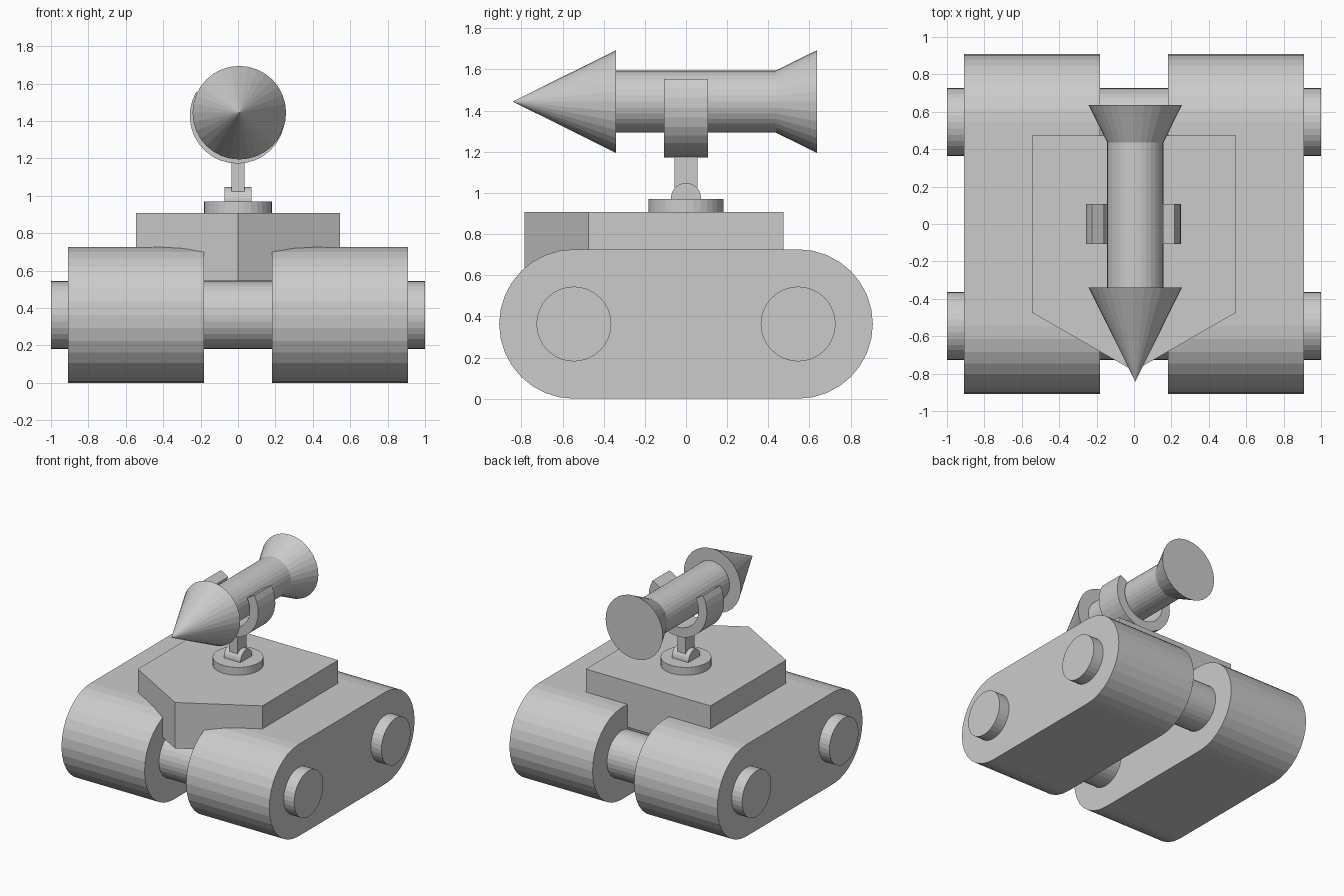
import bpy, bmesh
from math import pi, cos, sin

if "Cube" in bpy.data.objects:
    bpy.data.objects.remove(bpy.data.objects["Cube"])


def finish(name, bm):
    bmesh.ops.recalc_face_normals(bm, faces=bm.faces[:])
    mesh = bpy.data.meshes.new(name)
    bm.to_mesh(mesh)
    bm.free()
    obj = bpy.data.objects.new(name, mesh)
    bpy.context.collection.objects.link(obj)
    return obj


def arc(cx, cy, r, start, end, steps):
    """Points on an arc, both ends included."""
    return [(cx + r * cos(start + (end - start) * i / steps),
             cy + r * sin(start + (end - start) * i / steps)) for i in range(steps + 1)]


def circle(cx, cy, r, n=32):
    return arc(cx, cy, r, 0, 2 * pi, n)[:-1]


def prism(name, profile, axis, lo, hi):
    """Extrude a 2D profile along the given axis from lo to hi."""
    place = {'x': lambda a, b, t: (t, a, b),
             'y': lambda a, b, t: (a, t, b),
             'z': lambda a, b, t: (a, b, t)}[axis]
    bm = bmesh.new()
    rings = [[bm.verts.new(place(a, b, t)) for a, b in profile] for t in (lo, hi)]
    n = len(profile)
    for ring in rings:
        bm.faces.new(ring)
    for i in range(n):
        j = (i + 1) % n
        bm.faces.new((rings[0][i], rings[0][j], rings[1][j], rings[1][i]))
    return finish(name, bm)


def lathe_y(name, profile, x, z, steps=32):
    """Revolve (radius, y) points around an axis parallel to y."""
    bm = bmesh.new()
    verts = [bm.verts.new((x + r, y, z)) for r, y in profile]
    edges = [bm.edges.new(pair) for pair in zip(verts, verts[1:])]
    bmesh.ops.spin(bm, geom=verts + edges, cent=(x, 0, z), axis=(0, 1, 0),
                   angle=2 * pi, steps=steps)
    bmesh.ops.remove_doubles(bm, verts=bm.verts[:], dist=1e-4)
    return finish(name, bm)


# Tracks: rounded slabs on each side
WHEEL_Y, WHEEL_Z, TRACK_R = 0.545, 0.363, 0.363
track = (arc(WHEEL_Y, WHEEL_Z, TRACK_R, -pi / 2, pi / 2, 16)
         + arc(-WHEEL_Y, WHEEL_Z, TRACK_R, pi / 2, 3 * pi / 2, 16))
prism("left_track", track, 'x', -0.909, -0.182)
prism("right_track", track, 'x', 0.182, 0.909)

# Axles running through both tracks
for name, y in (("front_axle", -WHEEL_Y), ("rear_axle", WHEEL_Y)):
    prism(name, circle(y, WHEEL_Z, 0.182), 'x', -1, 1)

# Hull with a pointed nose
prism("hull", [(-0.545, 0.474), (-0.545, -0.474), (0, -0.786), (0.545, -0.474), (0.545, 0.474)],
      'z', 0.545, 0.908)

# Turntable, hinge and post
prism("turntable", circle(0, 0, 0.182), 'z', 0.908, 0.97)
prism("hinge", circle(0, 0.975, 0.073), 'x', -0.073, 0.073)
prism("post", [(-0.036, -0.055), (0.036, -0.055), (0.036, 0.055), (-0.036, 0.055)],
      'z', 0.98, 1.2)

# Open clamp cradling the launcher
start, end = pi * 5 / 6, pi * 13 / 6
prism("clamp", arc(-0.003, 1.427, 0.255, start, end, 22) + arc(-0.003, 1.427, 0.181, end, start, 22),
      'y', -0.107, 0.107)

# Missile: nose cone, body and flared tail in one turned profile
lathe_y("missile", [(0, -0.842), (0.25, -0.339), (0.151, -0.339), (0.151, 0.437),
                    (0.25, 0.637), (0, 0.637)], 0.007, 1.444)
